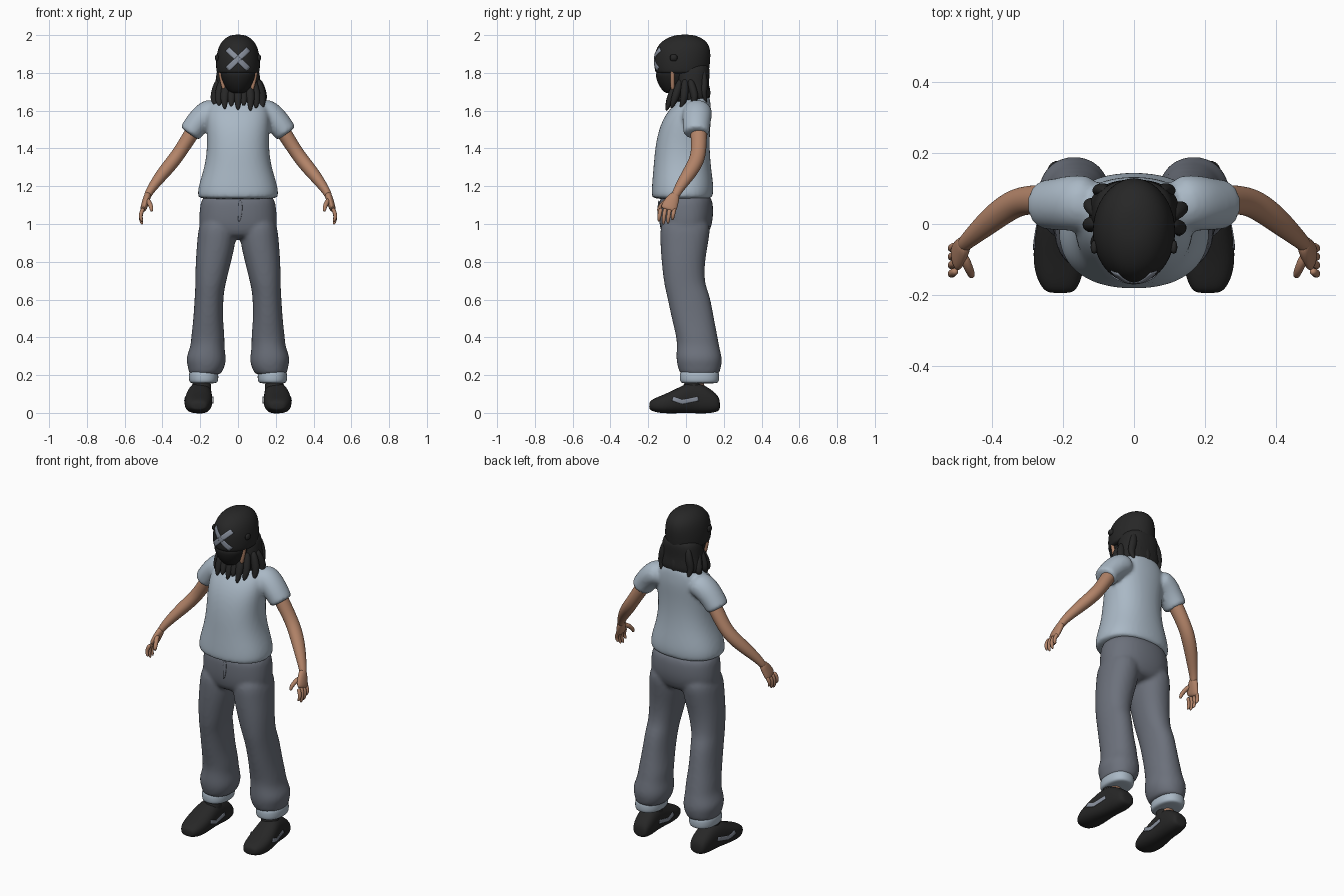
import bpy, bmesh, math
from mathutils import Vector
from mathutils.bvhtree import BVHTree

if "Cube" in bpy.data.objects:
    bpy.data.objects.remove(bpy.data.objects["Cube"])

X, Y, Z = Vector((1, 0, 0)), Vector((0, 1, 0)), Vector((0, 0, 1))
SIDES = (("left", 1), ("right", -1))


def material(name, r, g, b):
    m = bpy.data.materials.new(name)
    m.use_nodes = True
    m.diffuse_color = (r, g, b, 1)
    bsdf = m.node_tree.nodes["Principled BSDF"]
    bsdf.inputs["Base Color"].default_value = (r, g, b, 1)
    bsdf.inputs["Roughness"].default_value = 0.8
    return m


SHIRT = material("pale blue grey cloth", 0.40, 0.48, 0.56)
PANTS = material("slate grey cloth", 0.15, 0.165, 0.20)
SKIN = material("tan skin", 0.45, 0.23, 0.14)
HAIR = material("soft black", 0.02, 0.02, 0.02)
MASK = material("deep black", 0.014, 0.014, 0.014)
TRIM = material("grey trim", 0.25, 0.28, 0.34)


def slab(z, x0, x1, y0, y1):
    """Horizontal section given by its extents."""
    return Vector(((x0 + x1) / 2, (y0 + y1) / 2, z)), (x1 - x0) / 2, (y1 - y0) / 2


def stack(rows):
    """Symmetric horizontal sections: height, half width, front, back."""
    return [slab(z, -w, w, f, b) for z, w, f, b in rows]


def rod(points, radii, flat=1.0):
    return [(Vector(p), r, r * flat) for p, r in zip(points, radii)]


def loft(bm, rings, s=1, axis=None, ref=Y, n=16, power=2.0):
    """Skin superellipse sections; s = -1 mirrors the part across x."""
    loops = []
    for i, (c, ra, rb) in enumerate(rings):
        t = axis or (rings[min(i + 1, len(rings) - 1)][0] - rings[max(i - 1, 0)][0]).normalized()
        b = (ref - t * ref.dot(t)).normalized()
        a = b.cross(t)
        loop = []
        for k in range(n):
            ang = math.tau * (k + 0.5) / n
            u, v = math.cos(ang), math.sin(ang)
            u = math.copysign(abs(u) ** (2 / power), u)
            v = math.copysign(abs(v) ** (2 / power), v)
            p = c + a * u * ra + b * v * rb
            loop.append(bm.verts.new((p.x * s, p.y, p.z)))
        loops.append(loop)
    for p, q in zip(loops, loops[1:]):
        for k in range(n):
            bm.faces.new((p[k], p[(k + 1) % n], q[(k + 1) % n], q[k]))
    bm.faces.new(loops[0])
    bm.faces.new(loops[-1])


def finish(bm, name, mat, subdiv=2, voxel=0):
    bmesh.ops.recalc_face_normals(bm, faces=bm.faces)
    me = bpy.data.meshes.new(name)
    bm.to_mesh(me)
    bm.free()
    me.materials.append(mat)
    for p in me.polygons:
        p.use_smooth = True
    ob = bpy.data.objects.new(name, me)
    bpy.context.collection.objects.link(ob)
    if subdiv:
        ob.modifiers.new("round", "SUBSURF").levels = subdiv
        ob.modifiers["round"].render_levels = subdiv
    if voxel:
        fuse = ob.modifiers.new("fuse", "REMESH")
        fuse.mode, fuse.voxel_size, fuse.use_smooth_shade = "VOXEL", voxel, True
        soft = ob.modifiers.new("soften", "SMOOTH")
        soft.iterations, soft.factor = 4, 0.5
    return ob


def part(name, mat, rings, subdiv=2, **kw):
    bm = bmesh.new()
    loft(bm, rings, **kw)
    return finish(bm, name, mat, subdiv)


def patch(name, target, mat, path, half, axis, steps=14):
    """Thin strip laid on a surface, projected along an axis (Y or -X / X)."""
    bpy.context.view_layer.update()
    tree = BVHTree.FromObject(target, bpy.context.evaluated_depsgraph_get())
    bm, rows = bmesh.new(), []
    for i in range(steps + 1):
        f = i / steps * (len(path) - 1)
        j = min(int(f), len(path) - 2)
        a, b = Vector(path[j]), Vector(path[j + 1])
        c, across = a.lerp(b, f - j), (b - a).cross(axis).normalized()
        row = []
        for k in (-1, -0.5, 0, 0.5, 1):
            hit, normal, _, _ = tree.ray_cast(c + across * k * half - axis, axis)
            row.append(bm.verts.new(hit + normal * 0.003) if hit else None)
        rows.append(row)
    for p, q in zip(rows, rows[1:]):
        for k in range(len(p) - 1):
            quad = (p[k], p[k + 1], q[k + 1], q[k])
            if all(quad):
                bm.faces.new(quad)
    for v in [v for v in bm.verts if not v.link_faces]:
        bm.verts.remove(v)
    ob = finish(bm, name, mat, 0)
    ob.modifiers.new("thickness", "SOLIDIFY").thickness = 0.004
    return ob


# Shirt: body and short sleeves fused together
bm = bmesh.new()
loft(bm, stack([(1.13, .205, -.175, .135), (1.145, .219, -.187, .146), (1.2, .215, -.184, .15),
                (1.3, .18, -.175, .135), (1.4, .166, -.167, .127), (1.5, .17, -.148, .13),
                (1.58, .174, -.112, .137), (1.64, .155, -.06, .132), (1.68, .1, -.01, .125),
                (1.7, .06, 0, .1)]), axis=Z, power=2.3)
for _, s in SIDES:
    loft(bm, rod([(.1, .06, 1.61), (.17, .06, 1.585), (.22, .055, 1.53), (.25, .055, 1.487),
                  (.258, .055, 1.476)], [.07, .072, .066, .063, .06], 1.13), s)
finish(bm, "shirt", SHIRT, voxel=.011)

# Trousers: hips and two loose legs fused together
bm = bmesh.new()
loft(bm, stack([(1.17, .19, -.14, .135), (1.1, .205, -.147, .147), (1.02, .212, -.147, .147),
                (.95, .205, -.135, .125), (.92, .17, -.1, .09)]), axis=Z, power=2.3)
LEG = [(1.05, .01, .205, -.14, .14), (.92, .005, .217, -.14, .125), (.8, .035, .227, -.132, .1),
       (.68, .065, .227, -.118, .1), (.63, .075, .23, -.105, .128), (.5, .08, .237, -.078, .15),
       (.4, .068, .25, -.052, .17), (.35, .072, .252, -.05, .178), (.29, .06, .28, -.055, .194),
       (.25, .066, .268, -.048, .19), (.21, .085, .262, -.035, .18), (.2, .1, .25, -.02, .165)]
for _, s in SIDES:
    loft(bm, [slab(*r) for r in LEG], s, axis=Z, power=2.2)
finish(bm, "trousers", PANTS, voxel=.011)

# Zip flap
part("fly_flap", PANTS, rod([(.012, -.143, 1.13), (.014, -.149, 1.06), (.004, -.147, 1.01)],
                            [.012, .012, .006], .4), n=8)

for side, s in SIDES:
    # Turned-up cuff, ankle and shoe
    cuff = [slab(z, .102 + d, .262 - d, -.035 + d, .178 - d)
            for z, d in ((.155, .02), (.162, .002), (.19, 0), (.218, .002), (.225, .02))]
    part(side + "_cuff", SHIRT, cuff, s=s, axis=Z, power=2.3)
    part(side + "_ankle", SKIN, rod([(.19, .065, .09), (.19, .065, .2)], [.036, .036]), s=s, n=10)
    part(side + "_shoe_collar", HAIR, [slab(.08, .14, .25, -.04, .1), slab(.14, .14, .246, -.015, .085),
                                       slab(.18, .145, .24, -.005, .075)], s=s, axis=Z)
    sole = [(.18, .19, .06, .03, .02), (.17, .192, .095, .05, .006), (.12, .195, .135, .06, -.004),
            (.07, .198, .16, .062, -.004), (.02, .203, .165, .066, -.003), (-.04, .208, .135, .074, -.003),
            (-.1, .211, .105, .075, -.004), (-.15, .211, .085, .066, 0), (-.185, .209, .068, .048, .012),
            (-.195, .208, .052, .03, .02)]
    rings = [(Vector((x, y, (top + low) / 2)), w, (top - low) / 2) for y, x, top, w, low in sole]
    shoe = part(side + "_shoe", HAIR, rings, s=s, axis=-Y, ref=Z, power=2.5)
    for face, d in (("outer", -s), ("inner", s)):
        patch(f"{side}_shoe_{face}_panel", shoe, TRIM,
              [(s * .2, -.07, .075), (s * .2, -.02, .058), (s * .2, .065, .075)], .011, X * d)

    # Arm
    part(side + "_arm", SKIN, rod([(.2, .065, 1.55), (.255, .068, 1.465), (.305, .068, 1.385),
                                   (.345, .055, 1.33), (.4, .015, 1.265), (.45, -.03, 1.2),
                                   (.475, -.052, 1.16), (.482, -.062, 1.14)],
                                  [.042, .04, .037, .038, .035, .026, .021, .019], 1.1), s=s)
    # Hand with four fingers and a thumb
    part(side + "_palm", SKIN, [(Vector((.474, -.05, 1.165)), .019, .022),
                                (Vector((.485, -.07, 1.13)), .02, .036),
                                (Vector((.496, -.088, 1.095)), .019, .044),
                                (Vector((.504, -.096, 1.07)), .015, .042)], s=s)
    for i, finger in enumerate(("index", "middle", "ring", "little")):
        y, drop = -.132 + i * .024, (.058, .075, .07, .05)[i]
        part(f"{side}_{finger}_finger", SKIN,
             rod([(.5, y, 1.085), (.513, y - .006, 1.06), (.517, y - .01, 1.07 - drop * .6),
                  (.506, y - .012, 1.07 - drop)], [.012, .012, .011, .007]), s=s, n=8)
    part(side + "_thumb", SKIN, rod([(.482, -.085, 1.13), (.467, -.122, 1.11), (.458, -.142, 1.085),
                                     (.457, -.148, 1.065)], [.016, .014, .012, .008]), s=s, n=8)

    # Cheek sliver and strap buckle beside the mask
    part(side + "_cheek", SKIN, rod([(.07, -.07, 1.7), (.085, -.072, 1.76), (.1, -.072, 1.84)],
                                    [.012, .013, .012]), s=s, n=8)
    part(side + "_buckle", HAIR, rod([(.1, -.065, 1.88), (.124, -.065, 1.88)], [.02, .02], 1.1),
         subdiv=1, s=s, n=8, power=4)

# Neck and masked face
part("neck", SKIN, rod([(0, .04, 1.64), (0, 0, 1.76)], [.055, .055]))
part("face_mask", MASK, stack([(1.69, .035, -.1, 0), (1.7, .055, -.122, .02), (1.74, .08, -.15, .03),
                               (1.78, .094, -.163, .03), (1.82, .1, -.163, .03)]), axis=Z)

# Head covering, with crossed strips on the front
cap = part("head_cover", HAIR, stack([(1.795, .108, -.155, .11), (1.803, .117, -.168, .125),
                                      (1.85, .12, -.172, .13), (1.9, .115, -.17, .134),
                                      (1.94, .104, -.155, .128), (1.97, .085, -.128, .108),
                                      (1.992, .058, -.085, .07), (2.003, .025, -.04, .03)]), axis=Z)
for d in (-1, 1):
    patch("rising_strip" if d > 0 else "falling_strip", cap, TRIM,
          [(-.055 * d, 0, 1.82), (.055 * d, 0, 1.925)], .014, Y)

# Long hair: rear mass plus hanging locks
part("rear_hair", HAIR, stack([(1.86, .1, -.05, .125), (1.8, .118, -.062, .128), (1.74, .122, -.06, .122),
                               (1.69, .132, -.06, .13), (1.655, .128, -.06, .122),
                               (1.64, .1, -.04, .09)]), axis=Z, power=2.4)
LOCKS = [(-.1, -.055, 1.625), (-.07, -.085, 1.605), (-.035, -.085, 1.62), (0, -.085, 1.6),
         (.03, -.08, 1.625), (.065, -.085, 1.595), (.095, -.06, 1.61), (.125, -.01, 1.6),
         (-.122, 0, 1.63), (.13, .05, 1.63), (-.12, .06, 1.64)]
for i, (x, y, low) in enumerate(LOCKS):
    part(f"hair_lock_{i + 1}", HAIR, rod([(x * .8, y * .4, 1.77), (x * .95, y * .75, 1.71),
                                          (x * 1.04, y, 1.66), (x, y - .02, low)],
                                         [.02, .027, .025, .008], .9), n=8)
for i in range(5):
    x = (i - 2) * .045
    part(f"back_lock_{i + 1}", HAIR, rod([(x * .8, .09, 1.82), (x, .1, 1.74),
                                          (x * 1.1, .117 - abs(x) * .3, 1.69), (x, .11, 1.64)],
                                         [.02, .026, .025, .008], .8), n=8)
